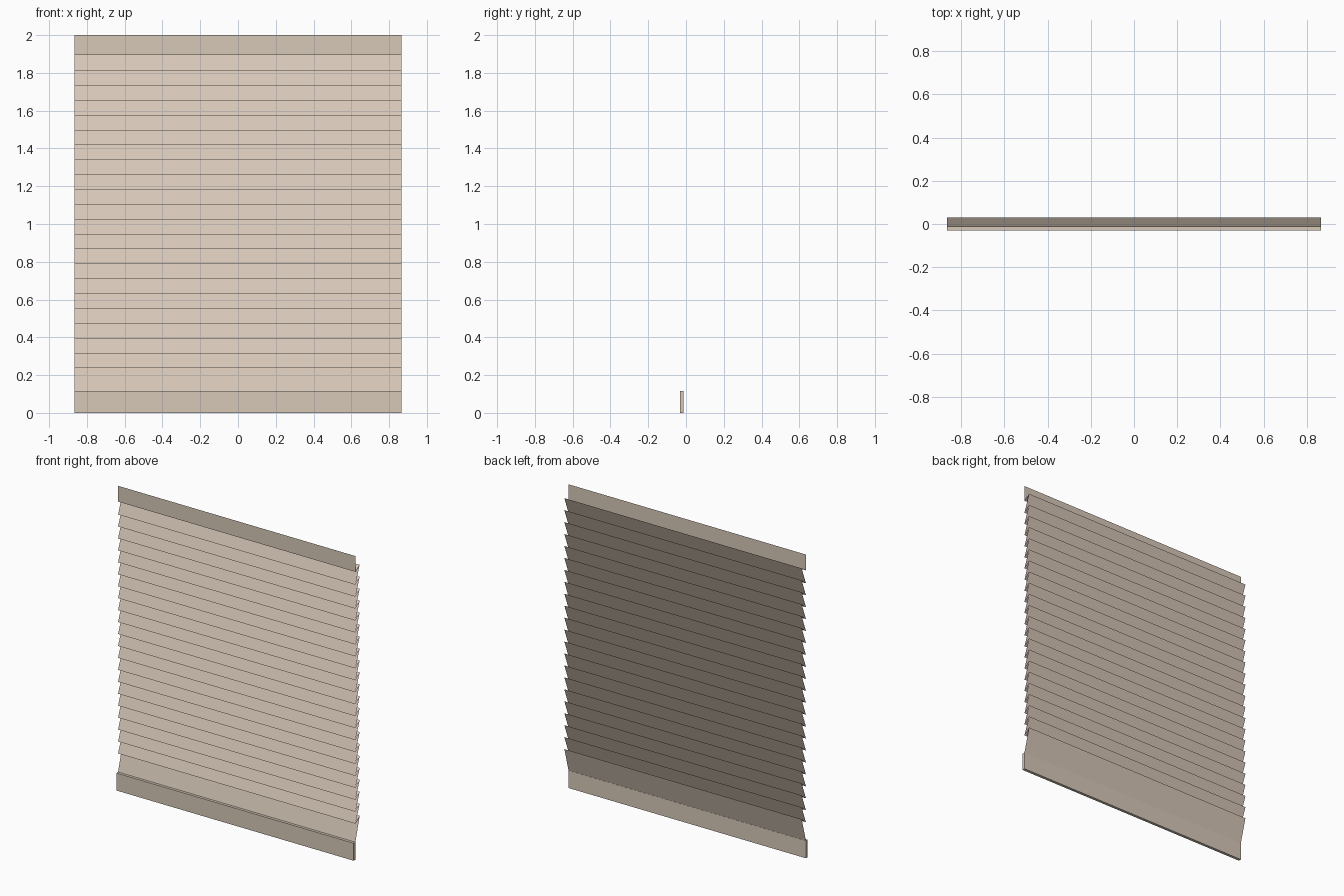
import bpy, bmesh

if "Cube" in bpy.data.objects:
    bpy.data.objects.remove(bpy.data.objects["Cube"])

HALF_W = 0.865       # half width of the blind
FRONT, BACK = -0.013, 0.031
TIP_TOP, TIP_LOW, TIPS = 1.811, 0.237, 21

fabric = bpy.data.materials.new("warm beige")
fabric.diffuse_color = (0.68, 0.578, 0.485, 1)
fabric.use_nodes = True
fabric.node_tree.nodes["Principled BSDF"].inputs["Base Color"].default_value = fabric.diffuse_color


def finish(name, bm):
    mesh = bpy.data.meshes.new(name)
    bm.to_mesh(mesh)
    bm.free()
    mesh.materials.append(fabric)
    obj = bpy.data.objects.new(name, mesh)
    bpy.context.collection.objects.link(obj)
    return obj


def sheet(name, profile):
    """Stretch a (y, z) profile, listed top to bottom, across the width."""
    bm = bmesh.new()
    rows = [[bm.verts.new((x, y, z)) for x in (-HALF_W, HALF_W)] for y, z in profile]
    for (l0, r0), (l1, r1) in zip(rows, rows[1:]):
        bm.faces.new((l0, l1, r1, r0))
    return finish(name, bm)


# Flat strip at the top
sheet("top_strip", [(FRONT, 2.0), (FRONT, 1.896)])

# Pleated fabric: alternating back peaks and front tips
step = (TIP_TOP - TIP_LOW) / (TIPS - 1)
pleats = [(FRONT, 1.896), (BACK, TIP_TOP + step + 0.036)]
for i in range(TIPS):
    z = TIP_TOP - i * step
    pleats += [(FRONT, z), (BACK, z + 0.036)]
pleats.append((FRONT, 0.115))
sheet("pleated_fabric", pleats)

# Solid bar along the bottom
bm = bmesh.new()
bmesh.ops.create_cube(bm, size=1)
y0, y1 = -0.031, -0.012
for v in bm.verts:
    v.co = (v.co.x * 2 * HALF_W, (y0 + y1) / 2 + v.co.y * (y1 - y0), (v.co.z + 0.5) * 0.115)
finish("bottom_bar", bm)
